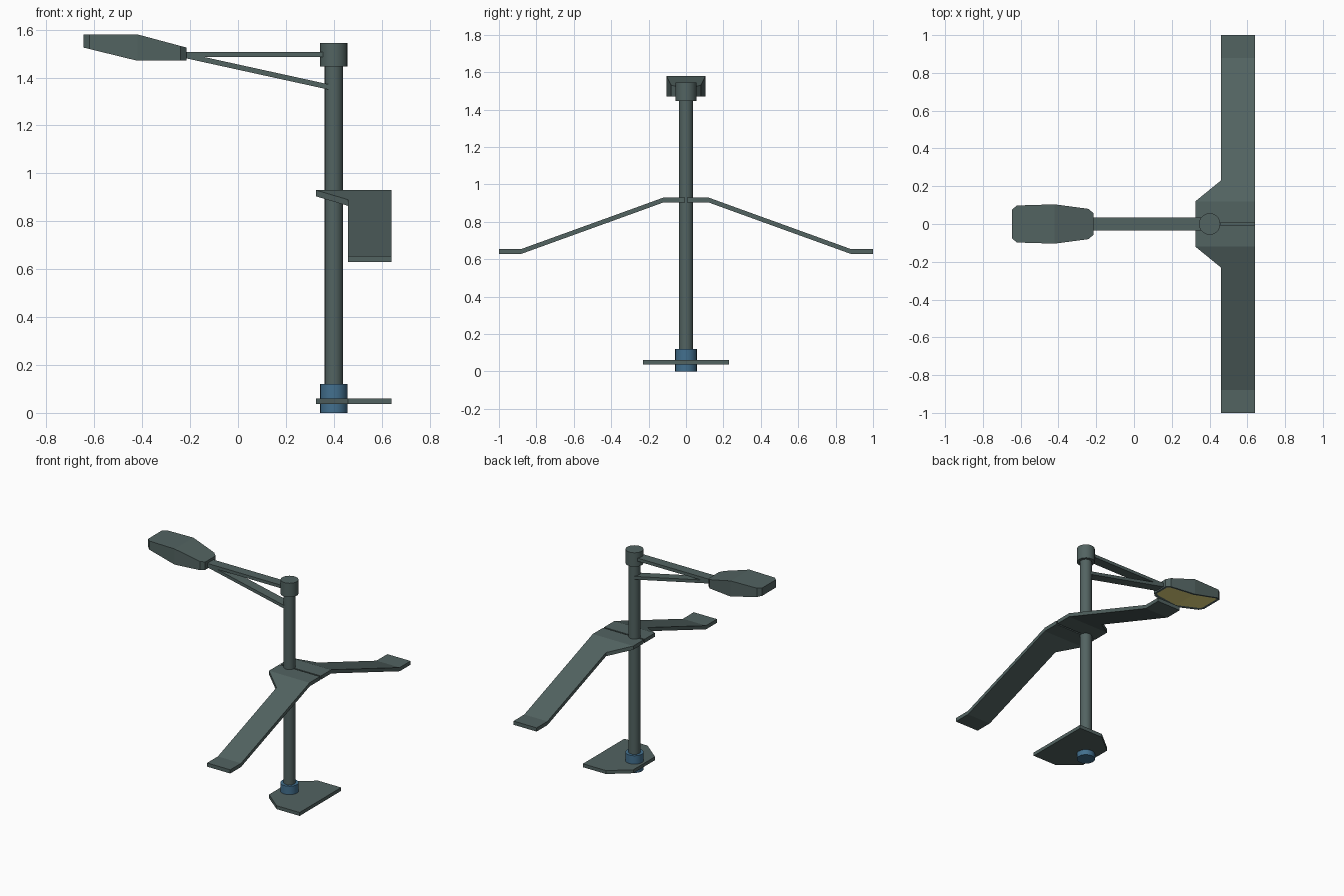
import bpy, bmesh, math

if "Cube" in bpy.data.objects:
    bpy.data.objects.remove(bpy.data.objects["Cube"])

def material(name, rgb):
    m = bpy.data.materials.new(name)
    m.diffuse_color = (*rgb, 1)
    m.use_nodes = True
    m.node_tree.nodes["Principled BSDF"].inputs["Base Color"].default_value = m.diffuse_color
    return m

GREY = material("slate_grey", (0.085, 0.125, 0.12))
BLUE = material("collar_blue", (0.055, 0.16, 0.27))
YELLOW = material("lamp_yellow", (0.9, 0.78, 0.24))

def finish(name, bm, *mats):
    bmesh.ops.recalc_face_normals(bm, faces=bm.faces)
    me = bpy.data.meshes.new(name)
    bm.to_mesh(me)
    bm.free()
    for m in mats:
        me.materials.append(m)
    ob = bpy.data.objects.new(name, me)
    bpy.context.collection.objects.link(ob)
    return ob

def cylinder(name, r, z0, z1, mat):
    bpy.ops.mesh.primitive_cylinder_add(vertices=20, radius=r, depth=z1 - z0,
                                        location=(0.4, 0, (z0 + z1) / 2))
    ob = bpy.context.object
    ob.name = name
    ob.data.materials.append(mat)
    bpy.ops.object.shade_smooth_by_angle(angle=math.radians(30))

def loft(sections):
    """Closed solid through equally sized rings of points."""
    bm = bmesh.new()
    rings = [[bm.verts.new(p) for p in s] for s in sections]
    n = len(rings[0])
    for a, b in zip(rings, rings[1:]):
        for i in range(n):
            j = (i + 1) % n
            bm.faces.new((a[i], a[j], b[j], b[i]))
    bm.faces.new(rings[0])
    bm.faces.new(rings[-1])
    return bm

# Pole, cap and base collar
cylinder("pole", 0.038, 0.05, 1.5, GREY)
cylinder("pole_cap", 0.057, 1.447, 1.545, GREY)
cylinder("base_collar", 0.058, 0.0, 0.12, BLUE)

# Base plate
outline = [(0.325, -0.12), (0.46, -0.23), (0.64, -0.23),
           (0.64, 0.23), (0.46, 0.23), (0.325, 0.12)]
finish("base_plate", loft([[(x, y, z) for x, y in outline] for z in (0.037, 0.061)]), GREY)

# Drooping side panels: (distance from middle, inner x, top z)
stations = [(0.005, 0.325, 0.93), (0.12, 0.325, 0.93), (0.23, 0.46, 0.89),
            (0.88, 0.46, 0.655), (1.0, 0.46, 0.655)]
T = 0.026
for side, label in ((-1, "front"), (1, "back")):
    finish(label + "_panel", loft([[(x, side * y, z), (0.64, side * y, zr),
                                    (0.64, side * y, zr - T), (x, side * y, z - T)]
                                   for y, x, z in stations for zr in (z,)]), GREY)

# Lamp bracket bars
def bar(name, x0, z0, x1, z1, hw=0.034, ht=0.011):
    finish(name, loft([[(x, -hw, z - ht), (x, hw, z - ht), (x, hw, z + ht), (x, -hw, z + ht)]
                       for x, z in ((x0, z0), (x1, z1))]), GREY)

bar("upper_bracket", -0.23, 1.496, 0.39, 1.496)
bar("lower_bracket", -0.23, 1.494, 0.39, 1.358)

# Lamp head, tapered on top at the pole end and below at the free end
def top_z(x):
    return 1.58 - max(0, x + 0.42) * 0.055 / 0.205

def low_z(x):
    return 1.47 + max(0, -0.42 - x) * 0.055 / 0.225

widths = [(-0.645, 0.077), (-0.62, 0.098), (-0.42, 0.104), (-0.24, 0.08), (-0.215, 0.057)]
bm = loft([[(x, -w, low_z(x)), (x, w, low_z(x)), (x, w, top_z(x)), (x, -w, top_z(x))]
           for x, w in widths])
bmesh.ops.recalc_face_normals(bm, faces=bm.faces)
# Glowing glass recessed in the underside
glass = [f for f in bm.faces if f.normal.z < -0.7]
bmesh.ops.inset_region(bm, faces=glass, thickness=0.018, depth=-0.004, use_even_offset=True)
for f in glass:
    f.material_index = 1
finish("lamp_head", bm, GREY, YELLOW)
